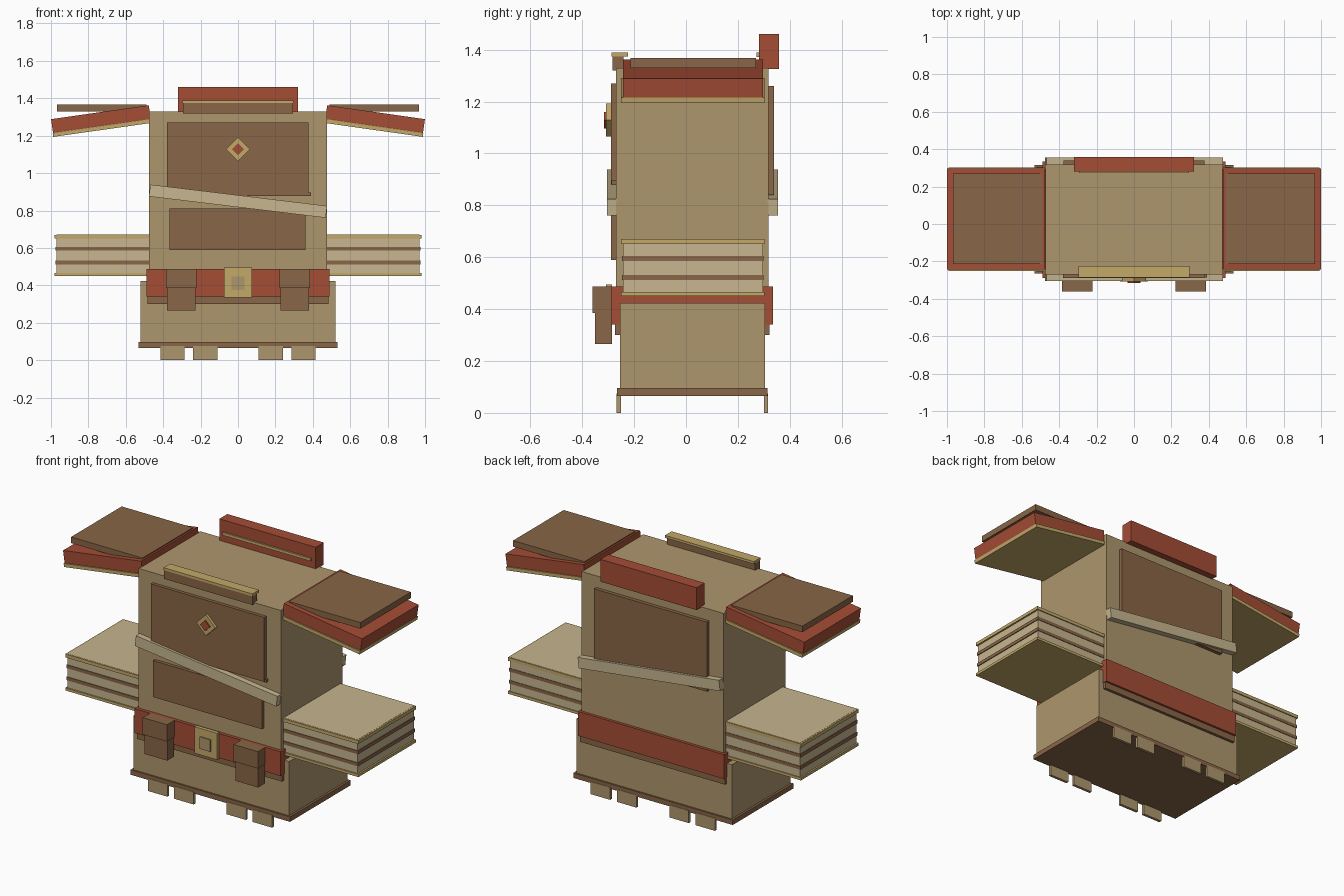
import bpy, math
from mathutils import Matrix, Vector

if "Cube" in bpy.data.objects:
    bpy.data.objects.remove(bpy.data.objects["Cube"])

def lin(c):
    c /= 255
    return c / 12.92 if c <= 0.04045 else ((c + 0.055) / 1.055) ** 2.4

def material(name, r, g, b):
    m = bpy.data.materials.new(name)
    m.diffuse_color = (lin(r), lin(g), lin(b), 1)
    m.use_nodes = True
    m.node_tree.nodes["Principled BSDF"].inputs["Base Color"].default_value = m.diffuse_color
    return m

TAN = material("tan cloth", 174, 150, 109)
BROWN = material("brown leather", 137, 102, 71)
RED = material("rust red", 165, 77, 53)
CREAM = material("cream cloth", 199, 182, 143)
GOLD = material("dull gold", 195, 168, 105)

def box(name, mat, x, y, z, tilt=0.0):
    """Box from ranges on each axis, turned about its own centre around y."""
    lo, hi = Vector((x[0], y[0], z[0])), Vector((x[1], y[1], z[1]))
    c, h = (lo + hi) / 2, (hi - lo) / 2
    turn = Matrix.Rotation(tilt, 3, 'Y')
    verts = [c + turn @ Vector((sx * h.x, sy * h.y, sz * h.z))
             for sx in (-1, 1) for sy in (-1, 1) for sz in (-1, 1)]
    faces = [(0, 1, 3, 2), (4, 6, 7, 5), (0, 4, 5, 1),
             (2, 3, 7, 6), (0, 2, 6, 4), (1, 5, 7, 3)]
    me = bpy.data.meshes.new(name)
    me.from_pydata(verts, [], faces)
    me.materials.append(mat)
    ob = bpy.data.objects.new(name, me)
    bpy.context.collection.objects.link(ob)
    return ob

def pair(name, mat, x, y, z, tilt=0.0):
    """The same box on the right and, mirrored, on the left."""
    box("right_" + name, mat, x, y, z, tilt)
    box("left_" + name, mat, (-x[1], -x[0]), y, z, -tilt)

# Torso with front and back panels
box("torso", TAN, (-.475, .475), (-.27, .318), (.40, 1.33))
box("chest_panel", BROWN, (-.38, .378), (-.29, -.265), (.88, 1.27))
box("chest_panel_trim", BROWN, (-.37, .39), (-.287, -.265), (.878, .896))
box("belly_panel", BROWN, (-.365, .362), (-.29, -.265), (.59, .81))
box("back_panel", BROWN, (-.377, .377), (.31, .34), (.84, 1.26))

# Slanted sash on the front and back
for side, y in (("front", (-.305, -.268)), ("back", (.315, .355))):
    box(side + "_sash", CREAM, (-.476, .476), y, (.818, .882), math.radians(6.9))

# Diamond emblem
box("emblem_frame", GOLD, (-.045, .045), (-.308, -.285), (1.083, 1.173), math.pi / 4)
box("emblem_gem", RED, (-.023, .023), (-.316, -.3), (1.105, 1.151), math.pi / 4)

# Belt, buckle and pouches
box("belt", RED, (-.488, .488), (-.29, .335), (.34, .487))
box("belt_underband", BROWN, (-.485, .485), (-.274, .322), (.30, .34))
box("buckle", GOLD, (-.076, .076), (-.308, -.285), (.335, .495))
box("buckle_centre", TAN, (-.035, .035), (-.316, -.30), (.375, .447))
pair("pouch", BROWN, (.228, .38), (-.35, -.285), (.265, .42))
pair("pouch_flap", BROWN, (.223, .385), (-.36, -.285), (.385, .487))

# Skirt halves, hem and small tabs below
pair("skirt", TAN, (0, .52), (-.255, .305), (.09, .423))
pair("hem", BROWN, (0, .533), (-.265, .315), (.066, .096))
for side, y in (("front", (-.267, -.25)), ("back", (.30, .317))):
    pair(side + "_inner_tab", TAN, (.11, .24), y, (0, .075))
    pair(side + "_outer_tab", TAN, (.285, .415), y, (0, .075))

# Wrapped sleeves
pair("sleeve", CREAM, (.45, .97), (-.242, .296), (.455, .671))
pair("sleeve_top_plate", GOLD, (.47, .98), (-.25, .302), (.65, .67))
pair("sleeve_bottom_plate", GOLD, (.47, .98), (-.25, .302), (.45, .466))
for label, z in (("upper", .595), ("lower", .522)):
    pair("sleeve_" + label + "_band", BROWN, (.47, .975), (-.246, .299), (z - .01, z + .01))

# Sloping shoulder plates with a flat cover on top
slope = math.radians(8.1)
pair("shoulder_plate", RED, (.469, .997), (-.243, .297), (1.252, 1.326), slope)
pair("shoulder_trim", GOLD, (.463, .992), (-.25, .303), (1.231, 1.252), slope)
pair("shoulder_cover", BROWN, (.49, .967), (-.213, .27), (1.33, 1.367))

# Collar: low front edge, tall back edge
box("front_collar", BROWN, (-.295, .295), (-.283, -.24), (1.32, 1.376))
box("front_collar_trim", GOLD, (-.297, .297), (-.287, -.224), (1.374, 1.389))
box("back_collar", RED, (-.322, .322), (.282, .358), (1.325, 1.46))
box("back_collar_trim", GOLD, (-.295, .295), (.272, .29), (1.372, 1.389))
